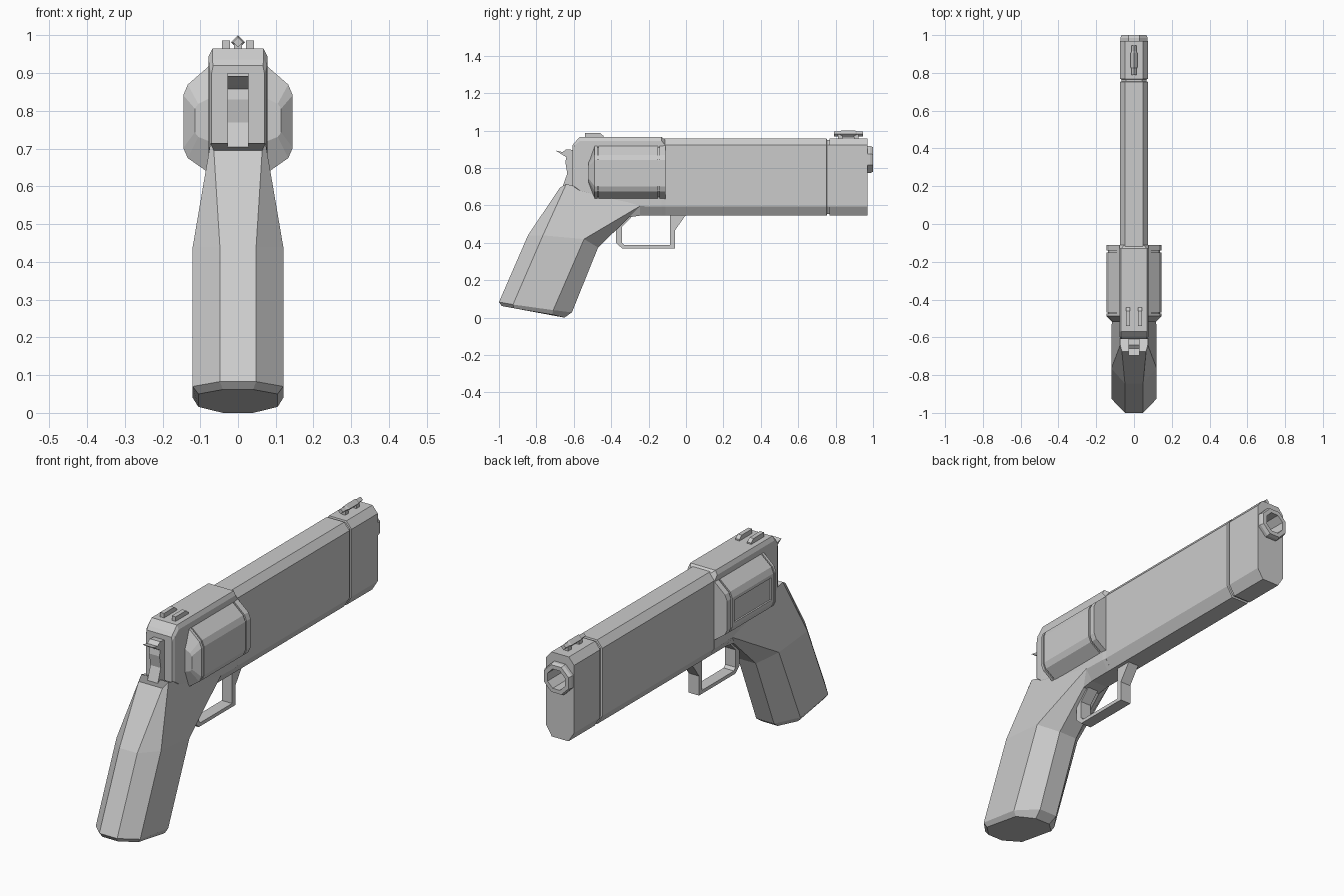
import bpy, bmesh, math

if "Cube" in bpy.data.objects:
    bpy.data.objects.remove(bpy.data.objects["Cube"])


def loft(name, rings):
    """Skin a list of closed rings and cap both ends."""
    bm = bmesh.new()
    vs = [[bm.verts.new(p) for p in r] for r in rings]
    n = len(rings[0])
    for a, b in zip(vs, vs[1:]):
        for i in range(n):
            j = (i + 1) % n
            bm.faces.new((a[i], a[j], b[j], b[i]))
    bm.faces.new(vs[0])
    bm.faces.new(vs[-1])
    bmesh.ops.recalc_face_normals(bm, faces=bm.faces)
    me = bpy.data.meshes.new(name)
    bm.to_mesh(me)
    bm.free()
    ob = bpy.data.objects.new(name, me)
    bpy.context.collection.objects.link(ob)
    return ob


def mirror_ring(half):
    """Close a ring from its +x half."""
    return half + [(-x, y, z) for x, y, z in reversed(half)]


def section(y, zb, z1, z2, zt, w, wb, wt):
    """Chamfered upright section at y."""
    return mirror_ring([(wb, y, zb), (w, y, z1), (w, y, z2), (wt, y, zt)])


def side_profile(name, pts, x0, x1):
    """Extrude a (y, z) outline across x."""
    return loft(name, [[(x, y, z) for y, z in pts] for x in (x0, x1)])


def octagon(y, r, zc, n=8):
    a = math.pi / n
    r /= math.cos(a)
    return [(r * math.cos(a + 2 * a * i), y, zc + r * math.sin(a + 2 * a * i)) for i in range(n)]


# Barrel shroud with a shallow groove behind the muzzle block
def barrel_section(y, d=0.0):
    return section(y, .545 + d, .593, .923, .957 - d, .075 - d, .045 - d / 2, .047 - d / 2)


barrel = loft("barrel", [barrel_section(y, d) for y, d in
              [(-.14, 0), (.752, 0), (.754, .008), (.766, .008), (.768, 0), (.97, 0)]])

# Muzzle ring and bore
muzzle = loft("muzzle_ring", [octagon(y, r, .845) for y, r in
              [(.93, .06), (.97, .072), (.985, .072), (1.0, .066)]])
cutter = loft("bore_cutter", [octagon(y, .047, .845) for y in (.75, 1.05)])
cutter.hide_render = True
cutter.hide_viewport = True
for ob in (barrel, muzzle):
    m = ob.modifiers.new("bore", 'BOOLEAN')
    m.operation = 'DIFFERENCE'
    m.solver = 'EXACT'
    m.object = cutter

# Frame
loft("frame", [
    section(-.608, .70, .71, .90, .92, .070, .066, .066),
    section(-.595, .69, .70, .92, .937, .077, .068, .068),
    section(-.568, .67, .68, .945, .965, .078, .068, .068),
    section(-.337, .532, .62, .945, .965, .078, .045, .068),
    section(-.245, .545, .596, .945, .965, .078, .045, .068),
    section(-.130, .545, .593, .945, .965, .078, .045, .068),
    section(-.110, .545, .593, .920, .950, .076, .045, .050)])

# Grip: each ring is back, side back, side front, front as (half width, y, z)
loft("grip", [mirror_ring(h) for h in [
    [(.040, -.985, .062), (.105, -.920, .050), (.105, -.715, .016), (.040, -.650, .000)],
    [(.048, -1.00, .083), (.120, -.925, .070), (.120, -.710, .040), (.048, -.610, .028)],
    [(.048, -.845, .440), (.120, -.765, .440), (.120, -.545, .420), (.048, -.470, .375)],
    [(.064, -.674, .695), (.073, -.640, .715), (.079, -.245, .597), (.045, -.300, .540)]]])


# Cylinder, its rear taper and front shield
def drum_section(y, s=1.0, sz=1.0):
    pts = [(.07, .148), (.133, .093), (.145, .065), (.145, -.075), (.133, -.102), (.07, -.146)]
    return mirror_ring([(x * s, y, .777 + z * sz) for x, z in pts])


drum = loft("cylinder", [drum_section(y) for y in (-.468, -.150)])
loft("cylinder_core", [drum_section(y, .95, .97) for y in (-.48, -.12)])
loft("cylinder_rear", [drum_section(-.52, .79, .45), drum_section(-.488), drum_section(-.474)])
loft("cylinder_shield", [drum_section(y) for y in (-.141, -.110)])

# Recessed panel on the left side of the cylinder
bm = bmesh.new()
bm.from_mesh(drum.data)
panel = [f for f in bm.faces if f.normal.x < -.99]
bmesh.ops.inset_region(bm, faces=panel, thickness=.022)
bmesh.ops.inset_region(bm, faces=panel, thickness=.001, depth=-.007)
bm.to_mesh(drum.data)
bm.free()

# Trigger guard
side_profile("trigger_guard", [
    (-.374, .56), (-.374, .40), (-.342, .37), (-.06, .37), (-.06, .465), (.0, .55),
    (-.085, .55), (-.085, .387), (-.33, .387), (-.342, .40), (-.342, .485), (-.28, .55)], -.028, .028)

# Hammer
side_profile("hammer", [
    (-.697, .893), (-.66, .885), (-.64, .900), (-.59, .895), (-.59, .70),
    (-.66, .70), (-.635, .77), (-.645, .83), (-.64, .858), (-.66, .870)], -.028, .028)

# Rear sight bars
for s in (-1, 1):
    side_profile("rear_sight", [(-.54, .95), (-.54, .987), (-.46, .987), (-.442, .972), (-.442, .95)],
                 s * .021, s * .042)

# Front sight: diamond rod on two posts
loft("front_sight", [[(r, y, .982), (0, y, .982 + r), (-r, y, .982), (0, y, .982 - r)]
                     for y, r in [(.79, .013), (.82, .013), (.83, .018), (.905, .018), (.915, .013), (.945, .013)]])
for y in (.825, .91):
    side_profile("front_sight_post", [(y - .012, .95), (y - .012, .978), (y + .012, .978), (y + .012, .95)],
                 -.01, .01)
